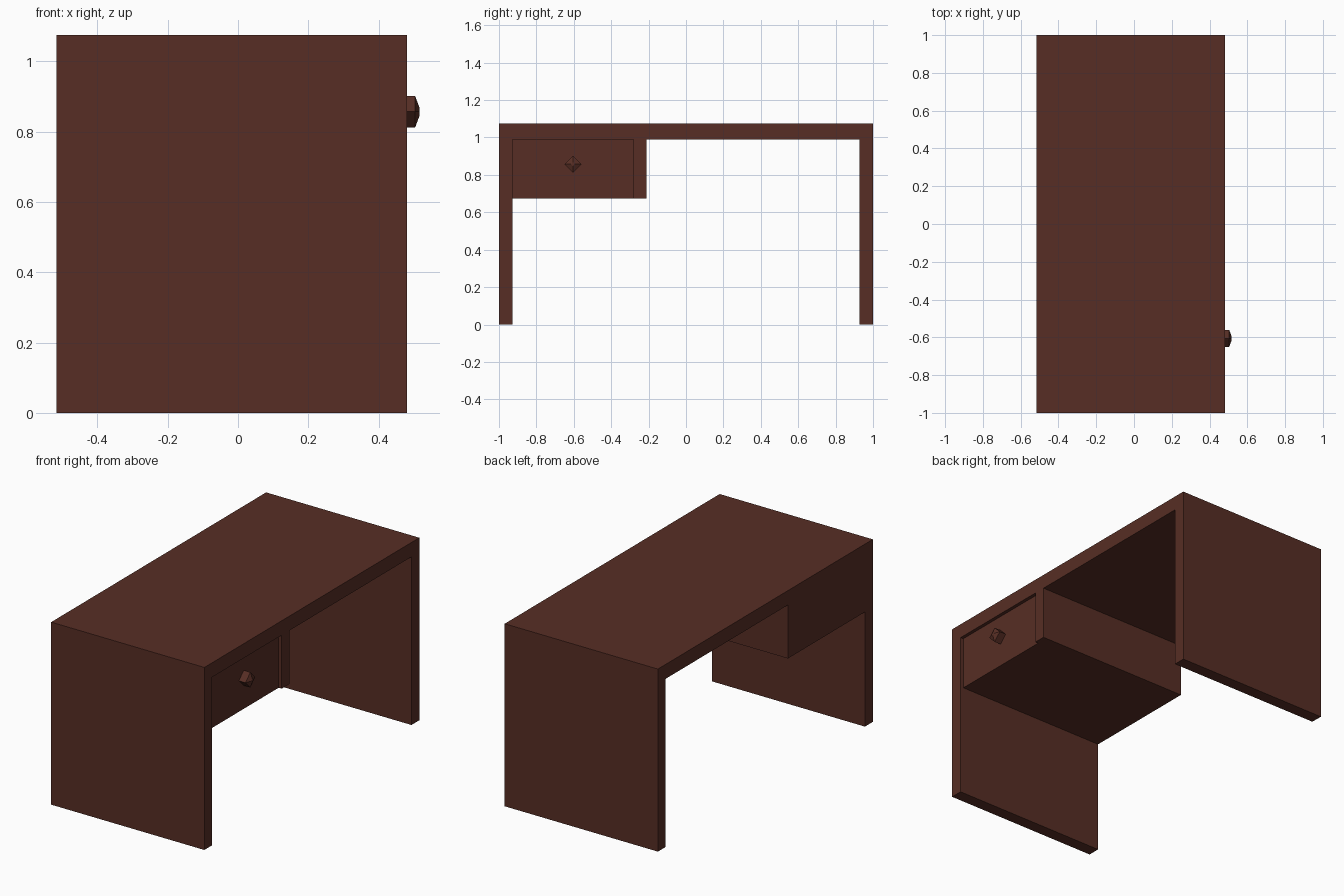
import bpy
import bmesh
from mathutils import Matrix, Vector

cube = bpy.data.objects.get("Cube")
if cube:
    bpy.data.objects.remove(cube, do_unlink=True)

COLOUR = (0.095, 0.027, 0.018, 1)
wood = bpy.data.materials.new("dark_brown_wood")
wood.use_nodes = True
wood.diffuse_color = COLOUR
wood.node_tree.nodes["Principled BSDF"].inputs["Base Color"].default_value = COLOUR

# Main measurements
BACK, FRONT = -0.517, 0.481
HALF_LENGTH, HEIGHT = 1.0, 1.075
LEG, TOP = 0.073, 0.085
INNER, UNDER = HALF_LENGTH - LEG, HEIGHT - TOP
DRAWER_BOTTOM, DRAWER_END, DIVIDER_END = 0.675, -0.28, -0.21
DRAWER_FACE = FRONT - 0.02


def finish(name, bm):
    """Turn a bmesh into a named wooden object."""
    bmesh.ops.recalc_face_normals(bm, faces=bm.faces)
    mesh = bpy.data.meshes.new(name)
    bm.to_mesh(mesh)
    bm.free()
    mesh.materials.append(wood)
    obj = bpy.data.objects.new(name, mesh)
    bpy.context.collection.objects.link(obj)
    return obj


def extrude_profile(name, profile, x0, x1):
    """Extrude a (y, z) outline along x."""
    bm = bmesh.new()
    face = bm.faces.new([bm.verts.new((x0, y, z)) for y, z in profile])
    new = bmesh.ops.extrude_face_region(bm, geom=[face])["geom"]
    verts = [v for v in new if isinstance(v, bmesh.types.BMVert)]
    bmesh.ops.translate(bm, verts=verts, vec=Vector((x1 - x0, 0, 0)))
    return finish(name, bm)


def box(name, x0, x1, y0, y1, z0, z1):
    return extrude_profile(name, [(y0, z0), (y1, z0), (y1, z1), (y0, z1)], x0, x1)


# Top and both side panels as one arch
half = [(HALF_LENGTH, HEIGHT), (HALF_LENGTH, 0), (INNER, 0), (INNER, UNDER)]
arch = half + [(-y, z) for y, z in reversed(half)]
extrude_profile("desk_frame", arch, BACK, FRONT)

# Drawer set slightly back, with the divider beside it
box("drawer", BACK, DRAWER_FACE, -INNER, DRAWER_END, DRAWER_BOTTOM, UNDER)
box("drawer_divider", BACK, FRONT, DRAWER_END, DIVIDER_END, DRAWER_BOTTOM, UNDER)

# Four-sided knob: a shaft and a tapered tip
bm = bmesh.new()
for x0, x1, r0, r1 in ((DRAWER_FACE, 0.504, 0.045, 0.045), (0.504, 0.517, 0.045, 0.01)):
    place = Matrix.Translation(((x0 + x1) / 2, -0.605, 0.857))
    bmesh.ops.create_cone(bm, cap_ends=True, segments=4, radius1=r0, radius2=r1,
                          depth=x1 - x0,
                          matrix=place @ Matrix.Rotation(1.5707963, 4, "Y"))
# Join the two pieces and drop the hidden faces between them
bmesh.ops.remove_doubles(bm, verts=bm.verts, dist=0.0005)
inside = [f for f in bm.faces if all(abs(v.co.x - 0.504) < 0.001 for v in f.verts)]
bmesh.ops.delete(bm, geom=inside, context="FACES_ONLY")
finish("drawer_knob", bm)
